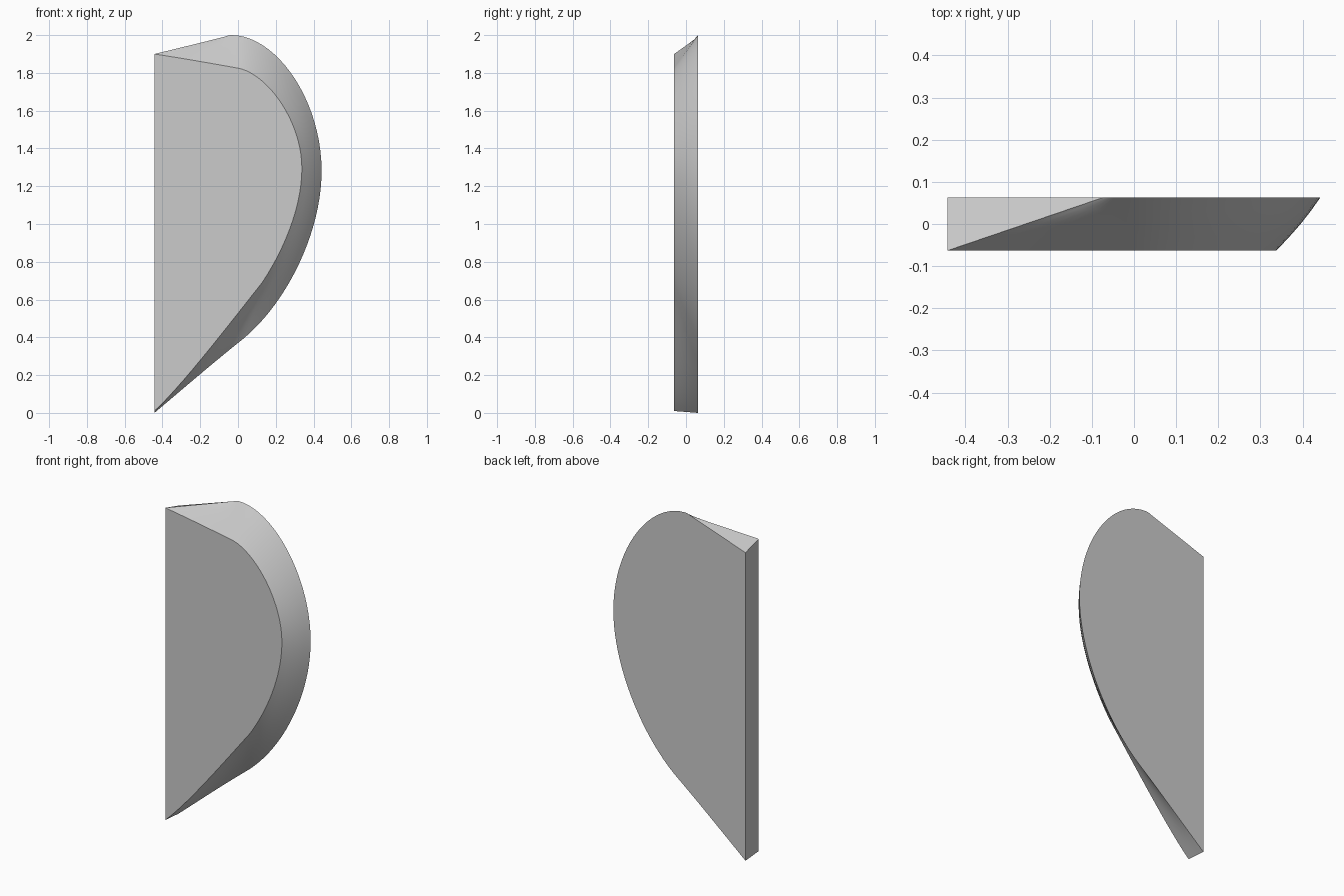
import bpy, bmesh, math
from mathutils import Vector
from mathutils.geometry import interpolate_bezier

cube = bpy.data.objects.get("Cube")
if cube:
    bpy.data.objects.remove(cube, do_unlink=True)

HALF = 0.063          # half thickness
LEFT = -0.4425        # straight edge
STEPS = (8, 22, 22, 14)


def path(segments):
    """Chain of bezier segments, each four (x, z) points."""
    pts = []
    for seg, n in zip(segments, STEPS):
        curve = interpolate_bezier(*[Vector((x, 0, z)) for x, z in seg], n)
        pts += curve if not pts else curve[1:]
    return pts


# Smaller front outline, from the top corner round to the bottom corner
front = path([
    ((LEFT, 1.9), (-0.3, 1.878), (-0.15, 1.852), (0, 1.825)),
    ((0, 1.825), (0.15, 1.798), (0.338, 1.55), (0.338, 1.295)),
    ((0.338, 1.295), (0.338, 1.08), (0.235, 0.85), (0.127, 0.689)),
    ((0.127, 0.689), (-0.05, 0.465), (-0.3, 0.14), (LEFT, 0.01)),
])
# Larger back outline
back = path([
    ((-0.073, 1.99), (-0.06, 1.995), (-0.05, 2.0), (-0.035, 2.0)),
    ((-0.035, 2.0), (0.2, 2.0), (0.4425, 1.66), (0.4425, 1.28)),
    ((0.4425, 1.28), (0.4425, 0.95), (0.25, 0.56), (0, 0.37)),
    ((0, 0.37), (-0.15, 0.25), (-0.3, 0.12), (LEFT, 0)),
])

# Bevelled rim lofted between the outlines, slightly bulged in the middle
bm = bmesh.new()
count = len(front)
rings = []
for level in (0, 0.25, 0.5, 0.75, 1):
    ring = []
    for i, (f, b) in enumerate(zip(front, back)):
        p = f.lerp(b, level)
        out = Vector((p.x, 0, p.z - 1.1)).normalized()
        p += out * 0.006 * math.sin(math.pi * level) * math.sin(math.pi * i / (count - 1))
        p.y = HALF * (2 * level - 1)
        ring.append(bm.verts.new(p))
    rings.append(ring)
for a, b in zip(rings, rings[1:]):
    for i in range(count - 1):
        bm.faces.new((a[i], a[i + 1], b[i + 1], b[i]))

# Flat front, back, top facet and straight side
corner = bm.verts.new((LEFT, HALF, 1.865))
bm.faces.new(rings[0])
bm.faces.new([corner] + rings[-1])
bm.faces.new([corner] + [r[0] for r in rings])
bm.faces.new([corner] + [r[-1] for r in reversed(rings)] + [rings[0][0]])
bmesh.ops.remove_doubles(bm, verts=bm.verts, dist=0.0001)
bmesh.ops.recalc_face_normals(bm, faces=bm.faces)

mesh = bpy.data.meshes.new("curved_panel")
bm.to_mesh(mesh)
bm.free()
panel = bpy.data.objects.new("curved_panel", mesh)
bpy.context.collection.objects.link(panel)

# Plain grey
grey = bpy.data.materials.new("light grey")
grey.use_nodes = True
colour = (0.6, 0.6, 0.6, 1)
grey.diffuse_color = colour
grey.node_tree.nodes["Principled BSDF"].inputs["Base Color"].default_value = colour
mesh.materials.append(grey)

bpy.context.view_layer.objects.active = panel
panel.select_set(True)
bpy.ops.object.shade_smooth_by_angle(angle=math.radians(25))
